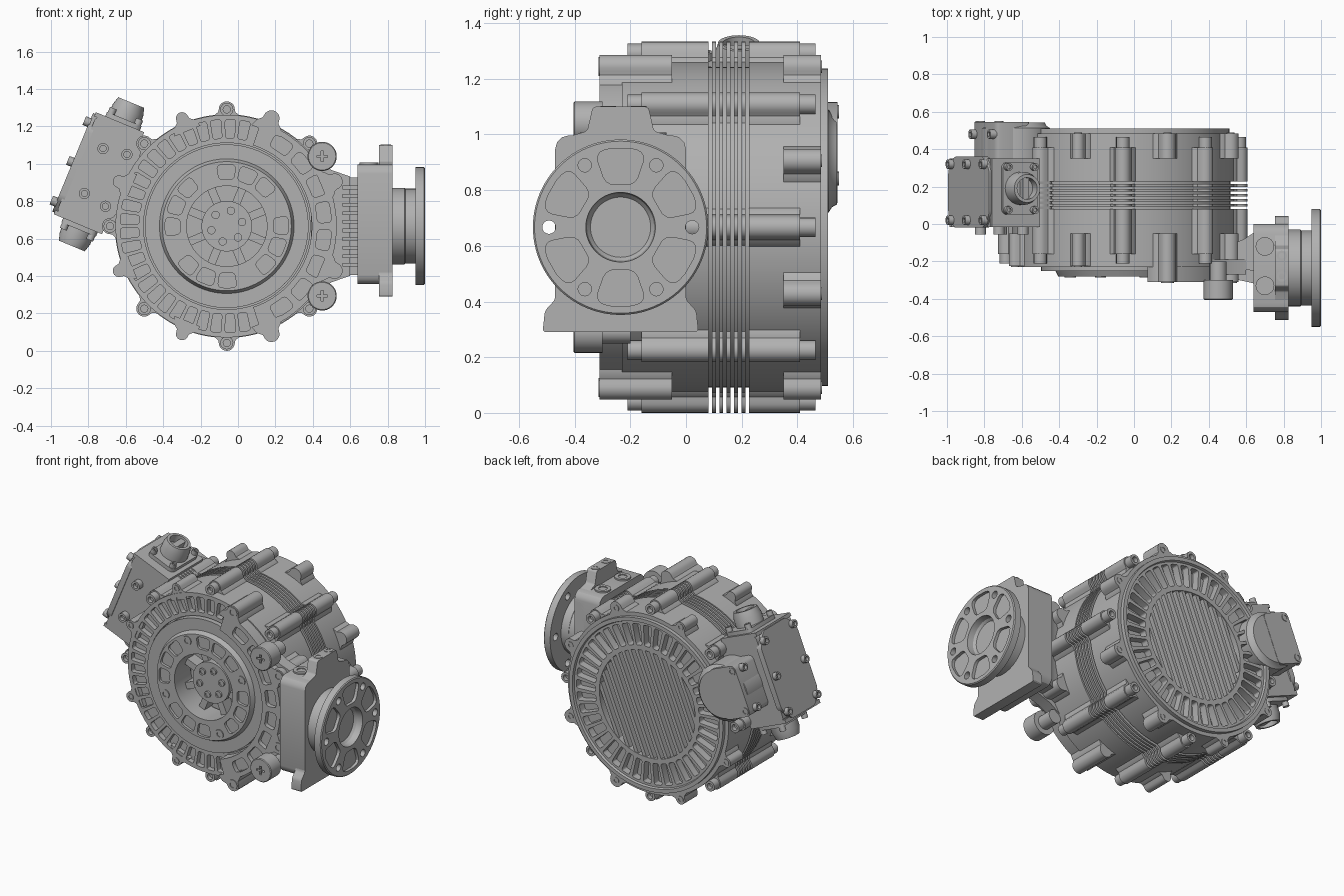
import bpy, bmesh
from math import radians, cos, sin, pi, sqrt
from mathutils import Matrix, Vector

if "Cube" in bpy.data.objects:
    bpy.data.objects.remove(bpy.data.objects["Cube"])

metal = bpy.data.materials.new("light_grey_metal")
metal.use_nodes = True
metal.diffuse_color = (0.44, 0.44, 0.44, 1)
metal.node_tree.nodes["Principled BSDF"].inputs["Base Color"].default_value = metal.diffuse_color

# Frames: MOTOR has local z forward along the shaft, GEAR has local z along +x
MOTOR = Matrix(((1, 0, 0, -0.06), (0, 0, -1, 0), (0, 1, 0, 0.667), (0, 0, 0, 1)))
GEAR = Matrix(((0, 0, 1, 0), (1, 0, 0, -0.235), (0, 1, 0, 0.667), (0, 0, 0, 1)))


def at(angle, base=MOTOR):
    return base @ Matrix.Rotation(radians(angle), 4, 'Z')


def move(m, x, y, z):
    return m @ Matrix.Translation((x, y, z))


def prism(bm, m, pts, z0, z1, rounding=0):
    lo = [bm.verts.new(m @ Vector((x, y, z0))) for x, y in pts]
    hi = [bm.verts.new(m @ Vector((x, y, z1))) for x, y in pts]
    faces = [bm.faces.new(lo[::-1]), bm.faces.new(hi)]
    n = len(pts)
    for i in range(n):
        j = (i + 1) % n
        faces.append(bm.faces.new((lo[i], lo[j], hi[j], hi[i])))
    if rounding:
        for f in faces:
            f.normal_update()
        uprights = [bm.edges.get((a, b)) for a, b in zip(lo, hi)]
        corners = [e for e in uprights if e.calc_face_angle() > 0.5]
        bmesh.ops.bevel(bm, geom=corners, offset=rounding, segments=3, profile=0.5, affect='EDGES')


def box(bm, m, x0, x1, y0, y1, z0, z1, rounding=0):
    prism(bm, m, [(x0, y0), (x1, y0), (x1, y1), (x0, y1)], z0, z1, rounding)


def sector(r0, r1, a0, a1, k=3):
    arc = [radians(a0 + (a1 - a0) * i / k) for i in range(k + 1)]
    return ([(r1 * cos(a), r1 * sin(a)) for a in arc]
            + [(r0 * cos(a), r0 * sin(a)) for a in reversed(arc)])


def lathe(bm, m, profile, n=96):
    # Closed (radius, height) outline turned about local z
    verts = [bm.verts.new((r, 0, z)) for r, z in profile]
    edges = [bm.edges.new((verts[i - 1], verts[i])) for i in range(len(verts))]
    edges = [e for e in edges if max(abs(v.co.x) for v in e.verts) > 0]
    out = bmesh.ops.spin(bm, geom=verts + edges, axis=(0, 0, 1), cent=(0, 0, 0), angle=2 * pi, steps=n)
    mine = {v for v in out["geom_last"] if isinstance(v, bmesh.types.BMVert)} | set(verts)
    stack = list(mine)
    while stack:
        for e in stack.pop().link_edges:
            for v in e.verts:
                if v not in mine:
                    mine.add(v)
                    stack.append(v)
    bmesh.ops.remove_doubles(bm, verts=list(mine), dist=1e-5)
    live = [v for v in mine if v.is_valid]
    bmesh.ops.transform(bm, matrix=m, verts=live)


def cylinder(bm, m, r, z0, z1, n=32):
    lathe(bm, m, [(0, z0), (r, z0), (r, z1), (0, z1)], n)


def screw(bm, m, r=0.03, h=0.04):
    lathe(bm, m, [(0, 0), (r, 0), (r, h), (0.55 * r, h), (0.55 * r, h / 2), (0, h / 2)], 16)


def finish(name, bm, cutter=None):
    bmesh.ops.delete(bm, geom=[e for e in bm.edges if not e.link_faces], context='EDGES')
    bmesh.ops.recalc_face_normals(bm, faces=bm.faces)
    mesh = bpy.data.meshes.new(name)
    bm.to_mesh(mesh)
    bm.free()
    obj = bpy.data.objects.new(name, mesh)
    bpy.context.collection.objects.link(obj)
    mesh.materials.append(metal)
    if cutter:
        tool = finish(name + "_cutter", cutter)
        tool.hide_render = True
        mod = obj.modifiers.new("pockets", 'BOOLEAN')
        mod.operation, mod.solver, mod.object = 'DIFFERENCE', 'EXACT', tool
        dg = bpy.context.evaluated_depsgraph_get()
        mesh = bpy.data.meshes.new_from_object(obj.evaluated_get(dg))
        obj.modifiers.clear()
        obj.data = mesh
        bpy.data.objects.remove(tool)
    mesh.shade_smooth()
    mesh.set_sharp_from_angle(angle=radians(30))
    return obj


new = bmesh.new

# Front housing with radial pockets on the free side
bm, cut = new(), new()
lathe(bm, MOTOR, [(0, -0.08), (0.595, -0.08), (0.595, 0.23), (0.445, 0.23),
                  (0.445, 0.2), (0.22, 0.2), (0.22, 0.1), (0, 0.1)])
for i in range(26):
    prism(cut, at(80 + 8 * i), sector(0.47, 0.57, -2.9, 2.9), 0.195, 0.3, 0.012)
finish("front_housing", bm, cut)

# Raised front plate on the gearbox side, with larger pockets
bm, cut = new(), new()
prism(bm, MOTOR, sector(0.455, 0.588, -72, 72, 40), 0.19, 0.31)
for i in range(8):
    prism(cut, at(-56 + 16 * i), sector(0.485, 0.56, -6, 6), 0.28, 0.4, 0.02)
finish("front_mount_plate", bm, cut)

# Front cover ring with pockets
bm, cut = new(), new()
lathe(bm, MOTOR, [(0.215, 0.11), (0.437, 0.11), (0.437, 0.25), (0.36, 0.25), (0.345, 0.28), (0.215, 0.28)])
for i in range(16):
    if i % 4:
        prism(cut, at(23 + 22.5 * i), sector(0.25, 0.33, -9, 9), 0.262, 0.35, 0.02)
finish("front_cover_ring", bm, cut)

# Shaft hub with spokes
bm = new()
cylinder(bm, MOTOR, 0.135, 0.08, 0.2, 64)
for i in range(8):
    box(bm, at(45 * i + 22.5), 0.12, 0.22, -0.022, 0.022, 0.08, 0.18)
finish("shaft_hub", bm)
bm = new()
for i in range(6):
    screw(bm, move(at(60 * i + 15), 0.085, 0, 0.2), 0.022, 0.012)
for a in (23, 113, 203, 293):
    screw(bm, move(at(a), 0.305, 0, 0.272), 0.03, 0.014)
finish("front_screws", bm)

# Core with thin cooling fins between the housings
bm = new()
cylinder(bm, MOTOR, 0.575, -0.24, -0.07, 96)
finish("stator_core", bm)


def lug(bm, angle, z0, z1, r=0.043):
    tip = [(0.624 + r * cos(t), r * sin(t)) for t in [(i - 5) * pi / 10 for i in range(11)]]
    base = [(0.61, r + 0.003), (0.59, r + 0.027), (0.55, r + 0.042)]
    prism(bm, at(angle), [(x, -y) for x, y in reversed(base)] + tip + base, z0, z1)


bm = new()
for k in range(5):
    z = -0.107 - 0.0265 * k
    cylinder(bm, MOTOR, 0.598, z, z + 0.014, 96)
    for i in range(8):
        lug(bm, 45 * i, z, z + 0.014)
finish("cooling_fins", bm)

# Rear housing: radial pockets around a round recess
bm, cut = new(), new()
lathe(bm, MOTOR, [(0, -0.227), (0.595, -0.227), (0.595, -0.485), (0.57, -0.485), (0.57, -0.51),
                  (0.545, -0.51), (0.54, -0.495), (0, -0.495)])
for i in range(40):
    prism(cut, at(9 * i), sector(0.385, 0.525, -3.2, 3.2), -0.6, -0.445, 0.012)
cylinder(cut, MOTOR, 0.355, -0.6, -0.445, 64)
finish("rear_housing", bm, cut)
bm = new()
for i in range(-6, 7):
    half = sqrt(0.36 ** 2 - (0.052 * i) ** 2)
    box(bm, at(157.5), 0.052 * i - 0.012, 0.052 * i + 0.012, -half, half, -0.49, -0.43)
finish("rear_cooling_bars", bm)

# Lugs around the housings and their bolts
bm, bolts = new(), new()
for i in range(16):
    a = 22.5 * i
    right = cos(radians(a)) > 0.3
    if i % 2:
        front, r = (0.31, 0.043) if right else (0.225, 0.033)
        lug(bm, a, 0.05, front, r)
        lug(bm, a, -0.485, -0.35, r)
        screw(bolts, move(at(a), 0.624, 0, front - 0.005), 0.034 if right else 0.022, 0.01)
        screw(bolts, move(at(a), 0.624, 0, -0.48) @ Matrix.Rotation(pi, 4, 'X'), 0.022, 0.008)
    else:
        lug(bm, a, -0.08, 0.16)
        lug(bm, a, -0.41, -0.227)
        screw(bolts, move(at(a), 0.624, 0, 0.16), 0.035, 0.05)
        screw(bolts, move(at(a), 0.624, 0, -0.41) @ Matrix.Rotation(pi, 4, 'X'), 0.035, 0.055)
finish("housing_lugs", bm)
finish("housing_bolts", bolts)

# Round bosses with cross slots on thinner stems
bm, cut = new(), new()
for s in (-1, 1):
    m = move(MOTOR, 0.51, 0.373 * s, 0)
    lathe(bm, m, [(0, 0.2), (0.045, 0.2), (0.045, 0.3), (0.078, 0.3), (0.078, 0.4), (0.073, 0.405), (0, 0.405)], 40)
    cross = [(0.006, 0.006), (0.006, 0.028), (-0.006, 0.028)]
    shape = [p for k in range(4) for p in [(x * cos(k * pi / 2) - y * sin(k * pi / 2),
             x * sin(k * pi / 2) + y * cos(k * pi / 2)) for x, y in cross]]
    prism(cut, m, shape, 0.385, 0.45)
finish("round_bosses", bm, cut)

# Neck flaring into the gearbox, with short ribs in front
bm = new()
m = MOTOR @ Matrix.Rotation(pi / 2, 4, 'X')
prism(bm, m, [(0.5, 0.1), (0.6, 0.1), (0.65, 0.08), (0.71, 0.04), (0.71, 0.25), (0.5, 0.23)], -0.26, 0.26)
prism(bm, MOTOR, [(0.45, -0.37), (0.56, -0.3), (0.66, -0.265), (0.66, 0.265), (0.56, 0.3), (0.45, 0.37)], 0.19, 0.27)
for i in range(10):
    z = (i - 4.5) * 0.046
    prism(bm, move(m, 0, 0, z), [(0.62, 0.2), (0.71, 0.2), (0.71, 0.32), (0.67, 0.31), (0.62, 0.3)], -0.01, 0.01)
finish("gearbox_neck", bm)

# Gearbox body and its mounting flange
bm = new()
box(bm, GEAR, -0.235, 0.235, -0.31, 0.33, 0.64, 0.825, 0.05)
prism(bm, GEAR, [(-0.28, -0.377), (0.28, -0.377), (0.272, -0.3), (0.235, -0.26), (0.235, 0.28), (0.19, 0.325),
                 (0.12, 0.345), (0.1, 0.433), (-0.1, 0.433), (-0.12, 0.345), (-0.19, 0.325), (-0.235, 0.28),
                 (-0.235, -0.26), (-0.272, -0.3)], 0.755, 0.825, 0.012)
finish("gearbox_body", bm)
bm = new()
for s in (-1, 1):
    up = Matrix.Translation((0.7, -0.225 + 0.105 * s, 0.995))
    screw(bm, up, 0.05, 0.012)
    screw(bm, Matrix.Translation((0.79, -0.225 + 0.055 * s, 1.095)), 0.028, 0.008)
finish("gearbox_screws", bm)

# Output hub and pocketed disc with a shallow bowl in the middle
bm, cut = new(), new()
lathe(bm, GEAR, [(0, 0.82), (0.205, 0.82), (0.205, 0.89), (0.2, 0.895), (0.2, 0.95), (0.315, 0.95),
                 (0.315, 0.994), (0.309, 1.0), (0.125, 1.0), (0.12, 0.96), (0.108, 0.945), (0, 0.945)])
for i in range(6):
    cylinder(cut, move(at(60 * i, GEAR), 0.257, 0, 0), 0.024, 0.93, 1.1, 20)
    prism(cut, at(60 * i + 30, GEAR), sector(0.155, 0.285, -19, 19), 0.98, 1.1, 0.035)
finish("output_flange", bm, cut)

# Terminal box on the left of the motor, tilted to face outward
T = at(157.5)
bm = new()
box(bm, T, 0.52, 0.87, -0.275, 0.275, -0.35, 0.015, 0.02)
OUT = T @ Matrix.Rotation(pi / 2, 4, 'Y')
prism(bm, OUT, [(-0.02, -0.2), (0.05, -0.285), (0.29, -0.285), (0.36, -0.2),
                (0.36, 0.2), (0.29, 0.285), (0.05, 0.285), (-0.02, 0.2)], 0.855, 0.892, 0.02)
for s in (-1, 1):
    box(bm, T, 0.6, 0.88, 0.283 * s - 0.012, 0.283 * s + 0.012, -0.35, 0.015)
finish("terminal_box", bm)

# Rear terminal cover, rounded and flared into the rear face
bm = new()
box(bm, T, 0.6, 0.8, -0.165, 0.165, -0.545, -0.3, 0.03)
lathe(bm, move(T, 0.62, 0, 0), [(0, -0.3), (0.185, -0.3), (0.185, -0.512), (0.165, -0.525),
                                (0.155, -0.543), (0, -0.543)], 48)
finish("rear_terminal_cover", bm)

# Connectors at both ends of the terminal box
bm, bolts = new(), new()
for s in (-1, 1):
    m = move(T, 0.725, 0.29 * s, -0.19) @ Matrix.Rotation(-s * pi / 2, 4, 'X')
    box(bm, m, -0.1, 0.1, -0.14, 0.14, -0.01, 0.03, 0.03)
    lathe(bm, m, [(0, 0), (0.088, 0), (0.088, 0.08), (0.075, 0.125), (0.058, 0.125), (0.055, 0.07), (0, 0.07)], 32)
    box(bm, m, -0.018, 0.018, -0.065, 0.065, 0.06, 0.11)
    for x in (-1, 1):
        for y in (-1, 1):
            screw(bolts, move(m, 0.076 * x, 0.115 * y, 0.03), 0.02, 0.03)
finish("cable_connectors", bm)

# Terminal box screws: outer cover, front side and rear cover
for y in (-0.23, 0, 0.23):
    for z in (-0.32, -0.02):
        screw(bolts, move(T, 0.885, y, z) @ Matrix.Rotation(pi / 2, 4, 'Y'), 0.025, 0.035)
for x, y in ((0.64, -0.15), (0.77, -0.13), (0.64, 0.15), (0.77, 0.13)):
    screw(bolts, move(T, x, y, 0.01), 0.03, 0.045)
for y in (-0.13, 0.13):
    screw(bolts, move(T, 0.77, y, -0.54) @ Matrix.Rotation(pi, 4, 'X'), 0.025, 0.01)
    screw(bolts, move(T, 0.79, y, -0.48) @ Matrix.Rotation(pi / 2, 4, 'Y'), 0.025, 0.04)
finish("terminal_screws", bolts)
